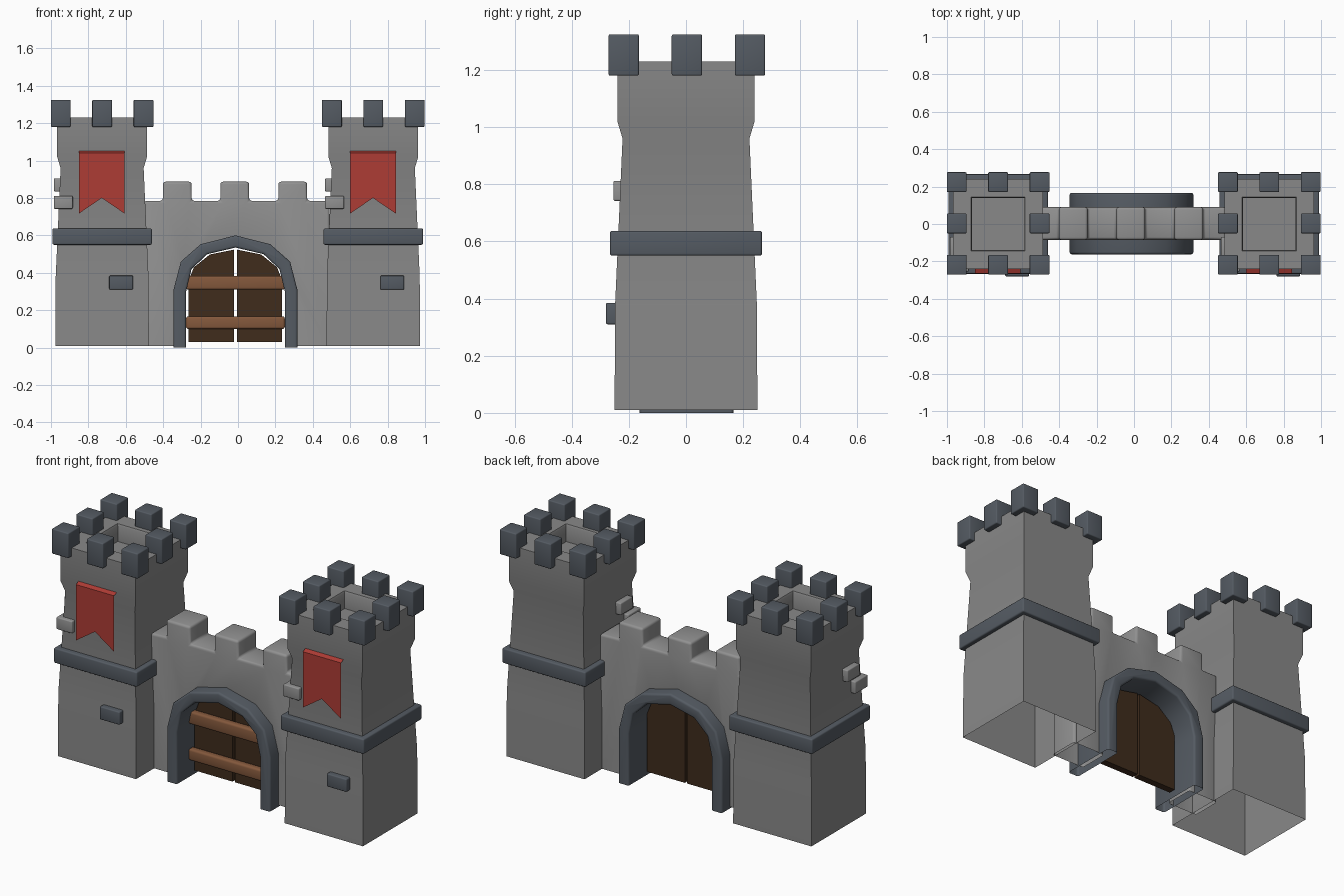
import bpy, bmesh
from mathutils import Vector

if "Cube" in bpy.data.objects:
    bpy.data.objects.remove(bpy.data.objects["Cube"])


def material(name, rgb):
    m = bpy.data.materials.new(name)
    m.diffuse_color = (*rgb, 1)
    m.use_nodes = True
    m.node_tree.nodes["Principled BSDF"].inputs["Base Color"].default_value = m.diffuse_color
    return m


STONE = material("stone", (0.25, 0.25, 0.25))
PALE_STONE = material("pale_stone", (0.285, 0.285, 0.285))
SLATE = material("slate", (0.09, 0.105, 0.125))
RED = material("red_cloth", (0.42, 0.045, 0.035))
DARK_WOOD = material("dark_wood", (0.05, 0.025, 0.012))
WOOD = material("wood", (0.23, 0.098, 0.045))


def finish(name, bm, mat, bevel=0):
    """Make the object; bevelled parts get rounded, fully smooth edges."""
    me = bpy.data.meshes.new(name)
    bm.to_mesh(me)
    bm.free()
    ob = bpy.data.objects.new(name, me)
    bpy.context.collection.objects.link(ob)
    me.materials.append(mat)
    me.shade_smooth()
    if bevel:
        b = ob.modifiers.new("bevel", 'BEVEL')
        b.width = bevel
        b.segments = 3
        b.limit_method = 'ANGLE'
        b.angle_limit = 0.9
    else:
        me.set_sharp_from_angle(angle=0.6)
    return ob


def box(name, x, y, z, mat, bevel=0.006):
    """Box from (min, max) ranges."""
    bm = bmesh.new()
    bmesh.ops.create_cube(bm, size=1)
    for v in bm.verts:
        v.co = Vector([(r[0] + r[1]) / 2 + c * (r[1] - r[0]) for r, c in zip((x, y, z), v.co)])
    return finish(name, bm, mat, bevel)


def prism(name, pts, y0, y1, mat, bevel=0, open_bottom=False):
    """Extrude an (x, z) outline from y0 to y1."""
    bm = bmesh.new()
    f = bm.faces.new([bm.verts.new((x, y0, z)) for x, z in pts])
    ext = bmesh.ops.extrude_face_region(bm, geom=[f])
    for v in ext["geom"]:
        if isinstance(v, bmesh.types.BMVert):
            v.co.y = y1
    # the starting face is kept as the front cap
    if not any(all(abs(v.co.y - y0) < 1e-6 for v in g.verts) for g in bm.faces):
        bmesh.ops.holes_fill(bm, edges=bm.edges)
    bmesh.ops.recalc_face_normals(bm, faces=bm.faces)
    if open_bottom:
        low = [f for f in bm.faces if all(v.co.z < 0.02 for v in f.verts)]
        bmesh.ops.delete(bm, geom=low, context='FACES_ONLY')
    return finish(name, bm, mat, bevel)


def tower_body(name, cx):
    """Square tower, open below, lofted from (z, half width) rings, sunken on top."""
    levels = [(0.01, 0.25), (0.38, 0.248), (0.96, 0.222), (1.02, 0.24),
              (1.23, 0.24), (1.23, 0.145), (1.22, 0.14), (1.13, 0.14)]
    bm = bmesh.new()
    rings = [[bm.verts.new((cx + sx * h, sy * h, z))
              for sx, sy in ((-1, -1), (1, -1), (1, 1), (-1, 1))] for z, h in levels]
    for a, b in zip(rings, rings[1:]):
        for i in range(4):
            j = (i + 1) % 4
            bm.faces.new((a[i], a[j], b[j], b[i]))
    bm.faces.new(rings[-1])
    return finish(name, bm, STONE)


def banner(name, cx):
    """Thin swallow-tailed cloth with its top folded back to the wall."""
    bm = bmesh.new()
    w, y = 0.122, -0.265
    a, b, c, d, e, f, g = [bm.verts.new((cx + x, yy, z)) for x, yy, z in (
        (-w, y, 0.717), (0, y, 0.80), (w, y, 0.717), (w, y, 1.04),
        (-w, y, 1.04), (w, -0.235, 1.052), (-w, -0.235, 1.052))]
    bm.faces.new((a, b, c, d, e))
    bm.faces.new((e, d, f, g))
    return finish(name, bm, RED)


# Towers with battlements, band, loose stones and banner
for side, cx in (("left", -0.7265), ("right", 0.7235)):
    tower_body(side + "_tower", cx)
    box(side + "_tower_band", (cx - 0.266, cx + 0.266), (-0.266, 0.266), (0.55, 0.637), SLATE, 0.008)
    for i in (-1, 0, 1):
        for j in (-1, 0, 1):
            if i or j:
                x, y = cx + i * 0.2215, 0.003 + j * 0.221
                box(side + "_tower_merlon", (x - 0.053, x + 0.053), (y - 0.053, y + 0.053),
                    (1.18, 1.325), SLATE)
    box(side + "_front_stone", (cx + 0.038, cx + 0.165), (-0.28, -0.22), (0.31, 0.385), SLATE)
    box(side + "_corner_stone", (cx - 0.258, cx - 0.157), (-0.254, -0.14), (0.742, 0.812), PALE_STONE)
    box(side + "_side_stone", (cx - 0.258, cx - 0.20), (-0.18, -0.07), (0.835, 0.905), PALE_STONE)
    banner(side + "_banner", cx - 0.002)

# Gate wall: outline with battlements and the archway cut out
GX = -0.0135


def arch_line(half):
    """Full arch polyline, left foot to right foot, from its right half."""
    return [(GX - x, z) for x, z in half] + [(GX + x, z) for x, z in half[-2::-1]]


top = [(-0.50, 0.01), (-0.50, 0.785)]
for c in (-0.325, -0.0175, 0.2925):
    top += [(c - 0.077, 0.785), (c - 0.077, 0.887), (c + 0.077, 0.887), (c + 0.077, 0.785)]
top += [(0.49, 0.785), (0.49, 0.01)]
opening = arch_line([(0.295, 0.01), (0.295, 0.305), (0.262, 0.44), (0.165, 0.525), (0, 0.565)])
prism("gate_wall", top + opening[::-1], -0.085, 0.09, PALE_STONE, 0.014, True)

# Stone arch through the wall
outer = arch_line([(0.331, 0), (0.331, 0.31), (0.292, 0.46), (0.186, 0.553), (0, 0.60)])
inner = arch_line([(0.264, 0), (0.264, 0.30), (0.235, 0.42), (0.15, 0.50), (0, 0.535)])
prism("gate_arch", outer + inner[::-1], -0.162, 0.166, SLATE, 0.012, True)

# Door leaves and cross planks
leaf = [(0.007, 0.03), (0.25, 0.03), (0.25, 0.36), (0.222, 0.43), (0.137, 0.498), (0.007, 0.524)]
for side, s in (("left", -1), ("right", 1)):
    prism(side + "_door", [(GX + s * x, z) for x, z in leaf], -0.02, 0.02, DARK_WOOD)
for name, z in (("lower_plank", (0.10, 0.167)), ("upper_plank", (0.31, 0.384))):
    box(name, (GX - 0.264, GX + 0.264), (-0.06, -0.018), z, WOOD, 0.012)
